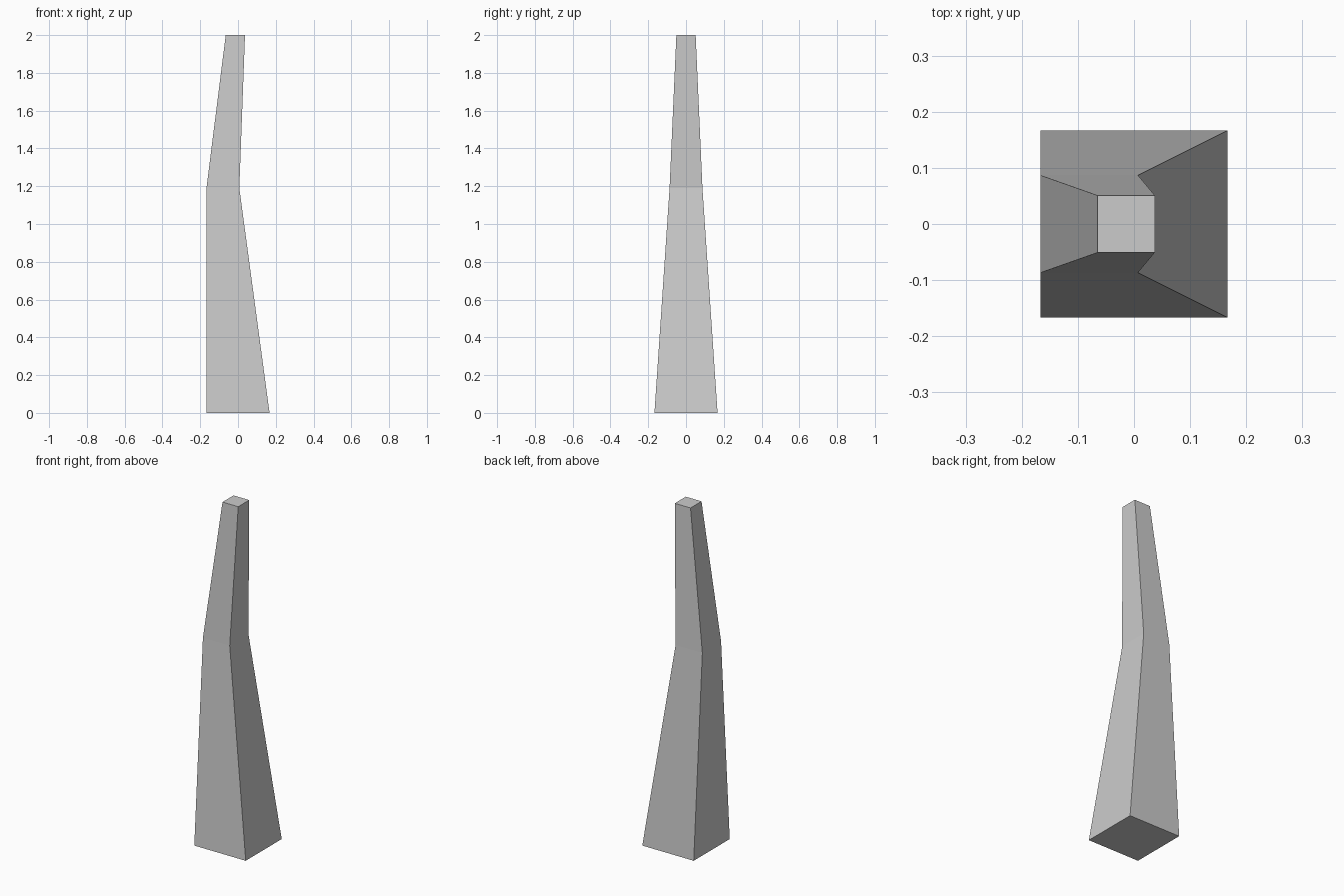
import bpy
import bmesh

if "Cube" in bpy.data.objects:
    bpy.data.objects.remove(bpy.data.objects["Cube"])

# Square cross-sections of the bent tapering leg: (z, centre x, half width)
SECTIONS = [(0.0, 0.0, 0.167), (1.19, -0.08, 0.087), (2.0, -0.014, 0.051)]
CORNERS = [(-1, -1), (1, -1), (1, 1), (-1, 1)]


def loft(name, sections):
    """Skin square sections into one closed flat-faced solid."""
    bm = bmesh.new()
    rings = [[bm.verts.new((cx + sx * h, sy * h, z)) for sx, sy in CORNERS]
             for z, cx, h in sections]
    for low, high in zip(rings, rings[1:]):
        for i in range(4):
            j = (i + 1) % 4
            bm.faces.new((low[i], low[j], high[j], high[i]))
    bm.faces.new(rings[0][::-1])
    bm.faces.new(rings[-1])
    bmesh.ops.recalc_face_normals(bm, faces=bm.faces[:])
    mesh = bpy.data.meshes.new(name)
    bm.to_mesh(mesh)
    bm.free()
    obj = bpy.data.objects.new(name, mesh)
    bpy.context.collection.objects.link(obj)
    return obj


# Tapered leg with a bend at mid height
loft("tapered_leg", SECTIONS)
